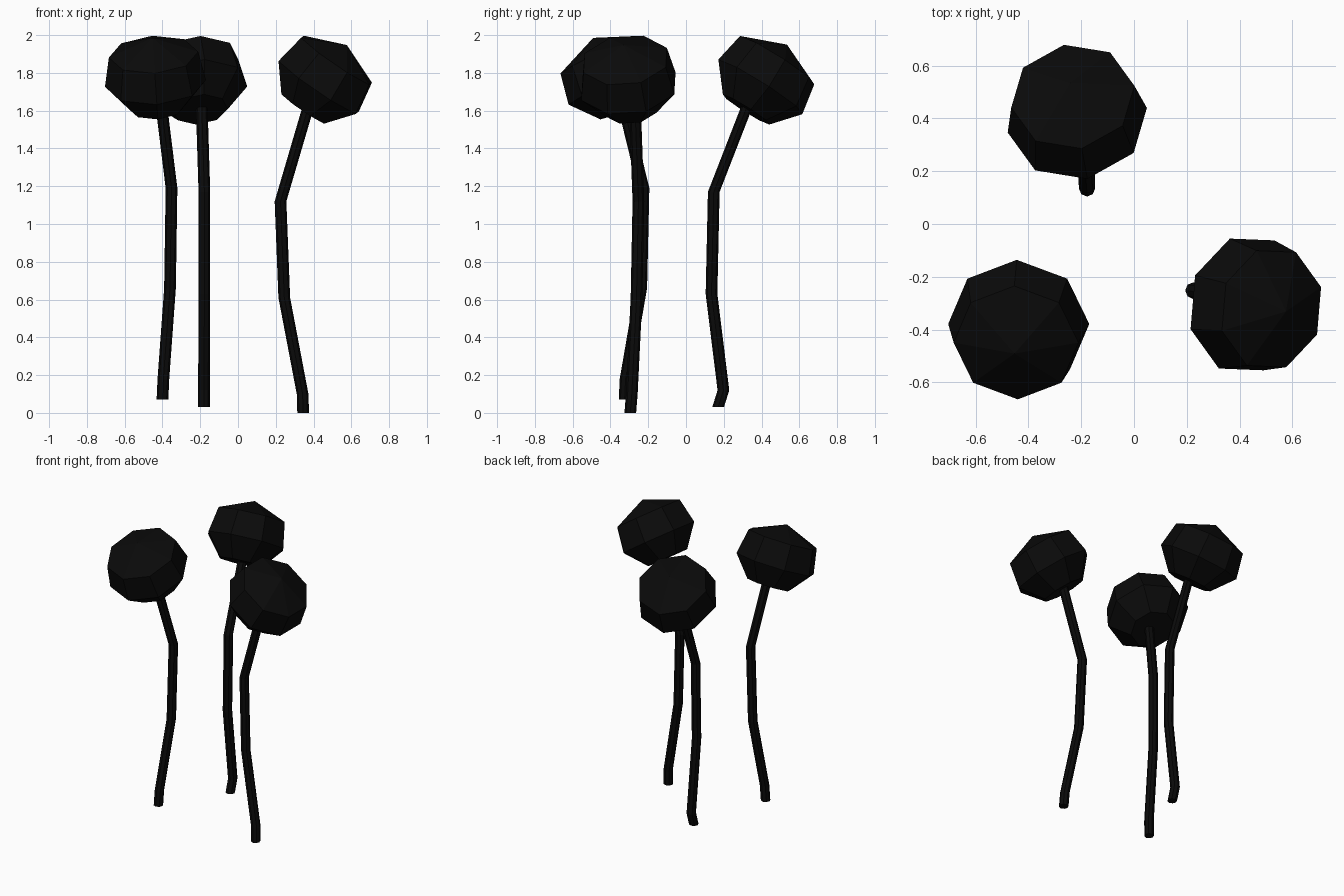
import bpy, bmesh
from math import cos, sin, tau
from mathutils import Vector

if "Cube" in bpy.data.objects:
    bpy.data.objects.remove(bpy.data.objects["Cube"])

black = bpy.data.materials.new("black")
black.diffuse_color = (0.003, 0.003, 0.003, 1)
black.use_nodes = True
black.node_tree.nodes["Principled BSDF"].inputs["Base Color"].default_value = black.diffuse_color


def loft(name, rings, tip=None):
    """Skin a stack of rings; close the ends flat or with a tip point."""
    bm = bmesh.new()
    loops = [[bm.verts.new(p) for p in ring] for ring in rings]
    n = len(loops[0])
    for a, b in zip(loops, loops[1:]):
        for i in range(n):
            j = (i + 1) % n
            bm.faces.new((a[i], a[j], b[j], b[i]))
    bm.faces.new(loops[0][::-1])
    if tip is None:
        bm.faces.new(loops[-1])
    else:
        t = bm.verts.new(tip)
        for i in range(n):
            bm.faces.new((loops[-1][i], loops[-1][(i + 1) % n], t))
    bmesh.ops.recalc_face_normals(bm, faces=bm.faces)
    me = bpy.data.meshes.new(name)
    bm.to_mesh(me)
    bm.free()
    me.materials.append(black)
    ob = bpy.data.objects.new(name, me)
    bpy.context.collection.objects.link(ob)
    return ob


def ring(c, u, v, r, n=8):
    return [c + r * (cos(tau * i / n) * u + sin(tau * i / n) * v) for i in range(n)]


# head profile: radius, height along the tilted head axis
PROFILE = [(0.148, -0.192), (0.268, -0.05), (0.237, 0.118)]
TIP = 0.216


def head(name, centre, axis, ref):
    c, a, u = Vector(centre), Vector(axis).normalized(), Vector(ref)
    u = (u - a * u.dot(a)).normalized()
    v = a.cross(u)
    loft(name, [ring(c + a * h, u, v, r) for r, h in PROFILE], c + a * TIP)


def stem(name, path):
    x, y = Vector((1, 0, 0)), Vector((0, 1, 0))
    loft(name, [ring(Vector(p), x, y, 0.031) for p in path])


# front left plant
stem("stem_front_left", [(-0.40, -0.325, 0.07), (-0.395, -0.32, 0.18), (-0.36, -0.237, 0.66),
                         (-0.352, -0.225, 1.19), (-0.405, -0.33, 1.62)])
head("head_front_left", (-0.44, -0.40, 1.79), (-0.06, -0.42, 0.9), (0, 1, 0))

# back plant
stem("stem_back", [(-0.18, 0.17, 0.03), (-0.18, 0.198, 0.12), (-0.178, 0.135, 0.63),
                   (-0.178, 0.147, 1.17), (-0.192, 0.322, 1.62)])
head("head_back", (-0.22, 0.42, 1.768), (-0.1, 0.53, 0.84), (-0.09, 0.51, 0))

# front right plant
stem("stem_front_right", [(0.345, -0.295, 0.0), (0.342, -0.287, 0.10), (0.245, -0.262, 0.61),
                          (0.225, -0.252, 1.12), (0.372, -0.27, 1.62)])
head("head_front_right", (0.455, -0.31, 1.77), (0.56, -0.1, 0.82), (0.51, 0.13, 0))
